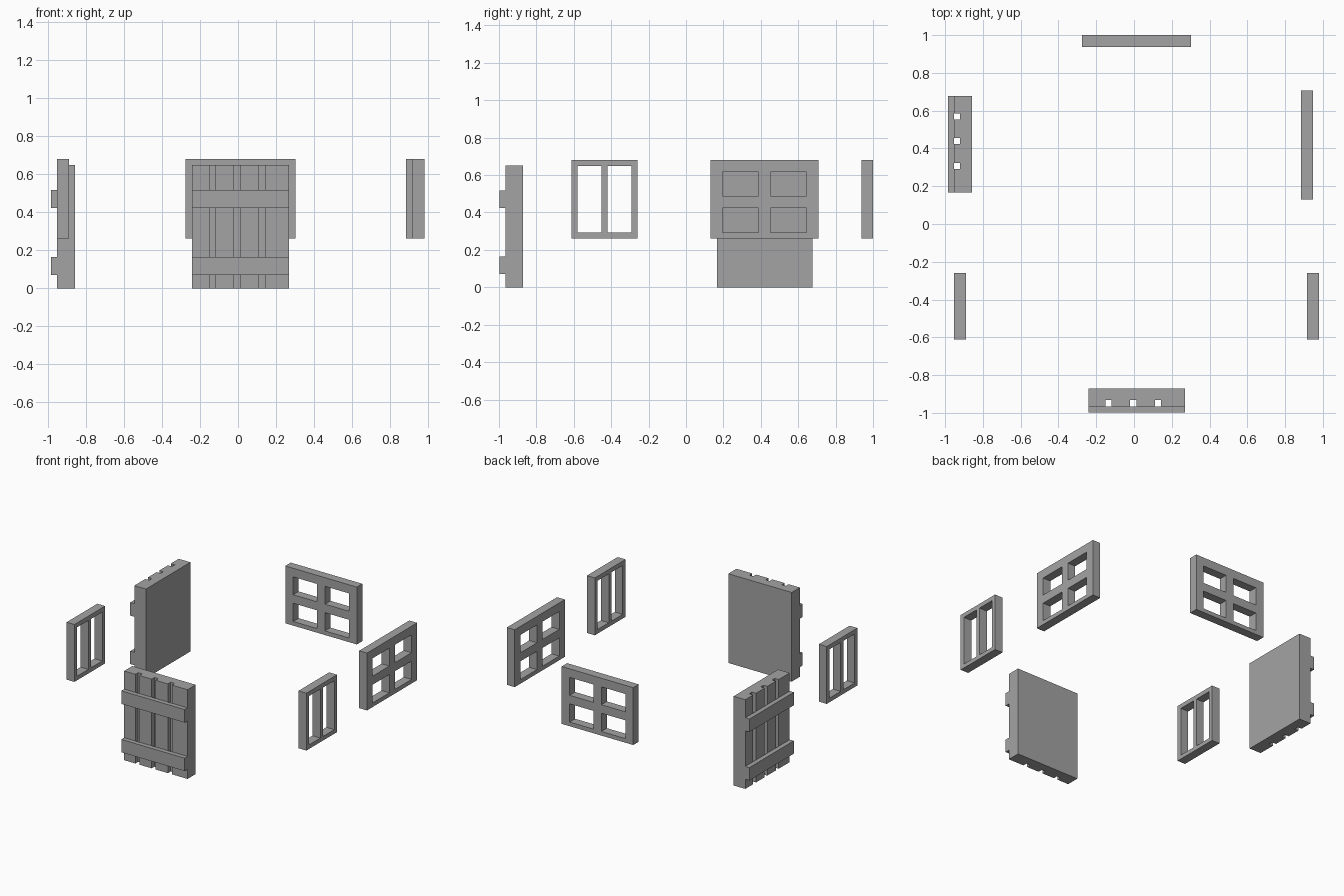
import bpy, bmesh, math
from mathutils import Matrix, Vector

if "Cube" in bpy.data.objects:
    bpy.data.objects.remove(bpy.data.objects["Cube"])

grey = bpy.data.materials.new("plain grey")
grey.diffuse_color = (0.37, 0.37, 0.37, 1)
grey.use_nodes = True
grey.node_tree.nodes["Principled BSDF"].inputs["Base Color"].default_value = grey.diffuse_color


def finish(bm, name):
    bmesh.ops.recalc_face_normals(bm, faces=bm.faces)
    mesh = bpy.data.meshes.new(name)
    bm.to_mesh(mesh)
    bm.free()
    mesh.materials.append(grey)
    obj = bpy.data.objects.new(name, mesh)
    bpy.context.collection.objects.link(obj)
    return obj


def extrude(bm, faces, vec):
    """Turn a flat sheet of faces into a closed solid."""
    out = bmesh.ops.extrude_face_region(bm, geom=faces, use_keep_orig=True)
    moved = [g for g in out["geom"] if isinstance(g, bmesh.types.BMVert)]
    bmesh.ops.translate(bm, verts=moved, vec=vec)


def window(name, us, zs, d0, d1, along_x):
    """Window frame: odd/odd cells of the grid us x zs are the open panes."""
    bm = bmesh.new()
    pos = (lambda u, z: (u, d0, z)) if along_x else (lambda u, z: (d0, u, z))
    grid = [[bm.verts.new(pos(u, z)) for z in zs] for u in us]
    faces = []
    for i in range(len(us) - 1):
        for j in range(len(zs) - 1):
            if not (i % 2 and j % 2):
                faces.append(bm.faces.new((grid[i][j], grid[i + 1][j],
                                           grid[i + 1][j + 1], grid[i][j + 1])))
    depth = d1 - d0
    extrude(bm, faces, Vector((0, depth, 0) if along_x else (depth, 0, 0)))
    finish(bm, name)


def door(name, matrix):
    """Plank door with grooves and two cross battens, outside facing -y."""
    x0, x1, back, front, groove = -0.242, 0.269, -0.871, -0.965, -0.933
    # planks: plan profile with three grooves, extruded upwards
    pts = [(x1, back), (x0, back), (x0, front)]
    for g in (-0.151, -0.020, 0.111):
        pts += [(g, front), (g, groove), (g + 0.032, groove), (g + 0.032, front)]
    pts.append((x1, front))
    bm = bmesh.new()
    face = bm.faces.new([bm.verts.new((x, y, 0)) for x, y in pts])
    extrude(bm, [face], Vector((0, 0, 0.65)))
    finish(bm, name + "_planks").matrix_world = matrix
    # battens
    for label, z0, z1 in (("lower", 0.07, 0.164), ("upper", 0.423, 0.518)):
        bm = bmesh.new()
        bmesh.ops.create_cube(bm, size=1)
        bmesh.ops.scale(bm, verts=bm.verts, vec=(x1 - x0, front + 0.998, z1 - z0))
        bmesh.ops.translate(bm, verts=bm.verts,
                            vec=((x0 + x1) / 2, (front - 0.998) / 2, (z0 + z1) / 2))
        finish(bm, f"{name}_{label}_batten").matrix_world = matrix


# doors: front one, and a copy turned to the left side
door("front_door", Matrix.Identity(4))
door("left_door", Matrix.Translation((0.013, 0.435, 0)) @ Matrix.Rotation(-math.pi / 2, 4, 'Z'))

# four-pane windows
big_u = [0, 0.064, 0.257, 0.320, 0.513, 0.577]
big_z = [0.262, 0.292, 0.425, 0.487, 0.617, 0.68]
window("back_window", [u - 0.275 for u in big_u], big_z, 0.937, 1.0, True)
window("right_window", [u + 0.131 for u in big_u], big_z, 0.885, 0.948, False)

# two-pane narrow windows
small_u = [u - 0.612 for u in (0, 0.032, 0.1605, 0.1925, 0.321, 0.353)]
small_z = [0.262, 0.292, 0.648, 0.68]
window("right_narrow_window", small_u, small_z, 0.916, 0.98, False)
window("left_narrow_window", small_u, small_z, -0.953, -0.890, False)
